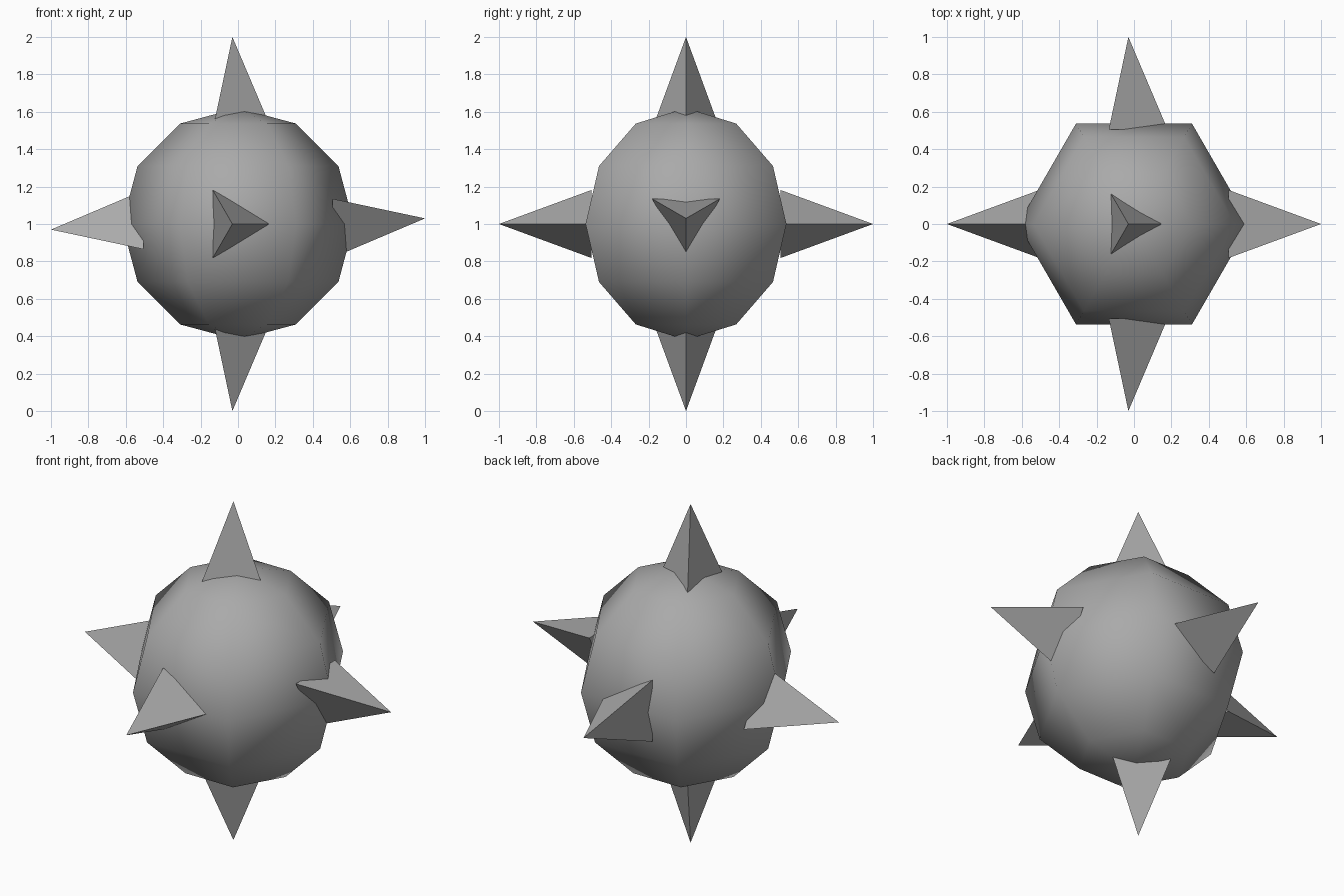
import bpy
import math
from mathutils import Matrix, Vector

cube = bpy.data.objects.get("Cube")
if cube:
    bpy.data.objects.remove(cube, do_unlink=True)

CENTRE = Vector((0, 0, 1))
BASE, TIP, RADIUS, SHIFT = 0.505, 1.0, 0.21, 0.03
QUARTER_TURN = Matrix.Rotation(-math.pi / 2, 4, "Z")

# One plain grey for the whole model
grey = bpy.data.materials.new("mid_grey")
grey.use_nodes = True
colour = (0.4, 0.4, 0.4, 1)
grey.diffuse_color = colour
grey.node_tree.nodes["Principled BSDF"].inputs["Base Color"].default_value = colour


def finish(name):
    ob = bpy.context.object
    ob.name = name
    ob.data.materials.append(grey)
    return ob


# Body: a coarse six-sided ball, smooth shaded, with corners on the x axis
bpy.ops.mesh.primitive_uv_sphere_add(segments=6, ring_count=6, radius=0.62, location=CENTRE)
finish("body").data.transform(QUARTER_TURN)
bpy.ops.object.shade_smooth()


def spike(name, axis, corner):
    """Three-sided spike pointing along axis, one base corner towards corner."""
    bpy.ops.mesh.primitive_cone_add(vertices=3, radius1=RADIUS, radius2=0, depth=TIP - BASE)
    ob = finish(name)
    z, x = Vector(axis), Vector(corner)
    turn = Matrix((x, z.cross(x), z)).transposed().to_4x4()
    # the cone's first base corner lies on +y, so swing it to +x first
    ob.data.transform(turn @ QUARTER_TURN)
    ob.location = CENTRE + z * (BASE + TIP) / 2 - x * SHIFT


# Spikes on all six sides
spike("top_spike", (0, 0, 1), (1, 0, 0))
spike("bottom_spike", (0, 0, -1), (1, 0, 0))
spike("front_spike", (0, -1, 0), (1, 0, 0))
spike("back_spike", (0, 1, 0), (1, 0, 0))
spike("left_spike", (1, 0, 0), (0, 0, -1))
spike("right_spike", (-1, 0, 0), (0, 0, 1))
